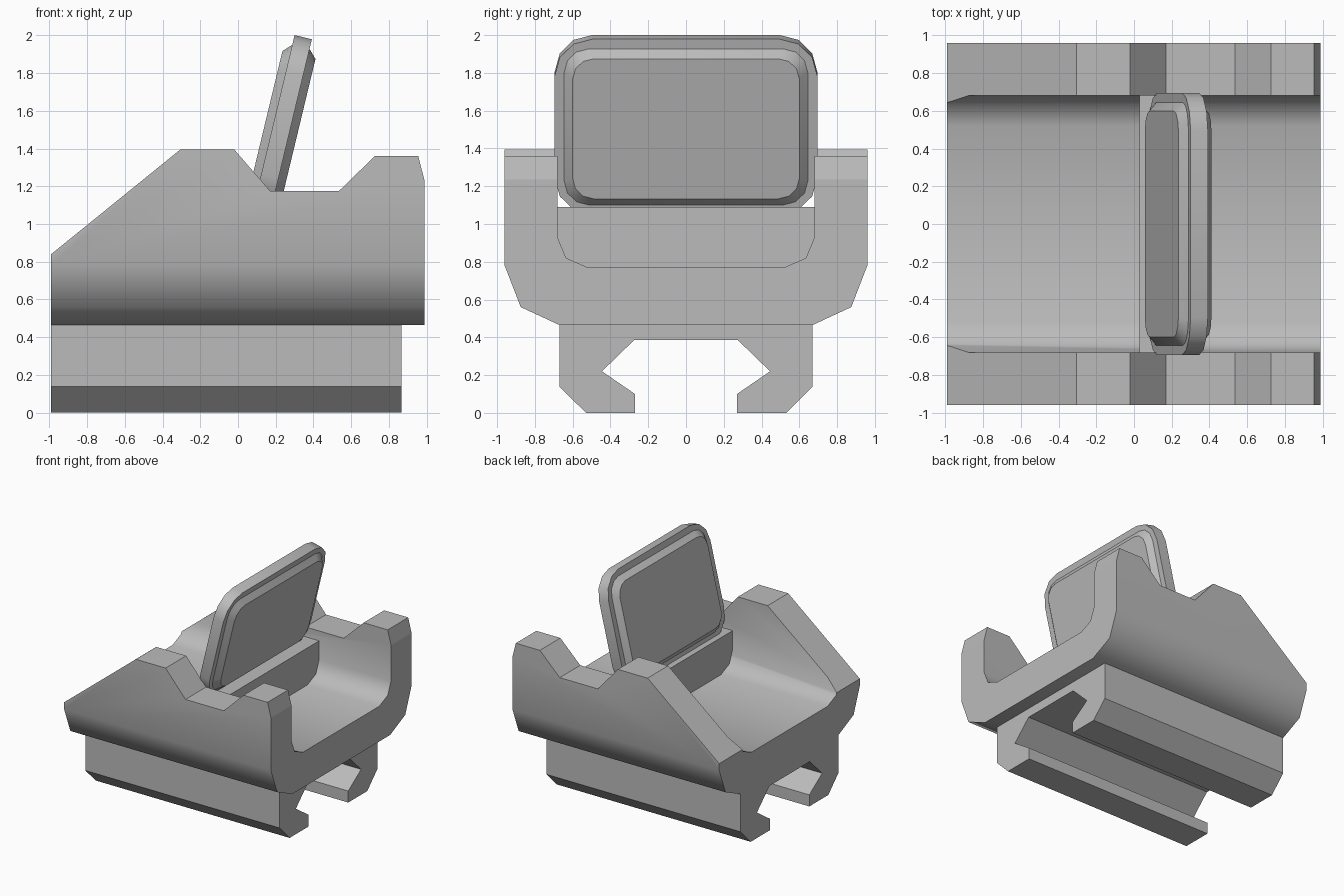
import bpy
import bmesh
import math
from mathutils import Matrix, Vector

if "Cube" in bpy.data.objects:
    bpy.data.objects.remove(bpy.data.objects["Cube"], do_unlink=True)

grey = bpy.data.materials.new("plain_grey")
grey.use_nodes = True
COLOUR = (0.5, 0.5, 0.5, 1)
grey.diffuse_color = COLOUR
grey.node_tree.nodes["Principled BSDF"].inputs["Base Color"].default_value = COLOUR


def make_object(name, bm):
    bmesh.ops.recalc_face_normals(bm, faces=bm.faces)
    mesh = bpy.data.meshes.new(name)
    bm.to_mesh(mesh)
    bm.free()
    mesh.materials.append(grey)
    obj = bpy.data.objects.new(name, mesh)
    bpy.context.collection.objects.link(obj)
    return obj


def prism(name, points, offset):
    """Face through the points, extruded by the offset."""
    bm = bmesh.new()
    face = bm.faces.new([bm.verts.new(p) for p in points])
    top = bmesh.ops.extrude_face_region(bm, geom=[face])["geom"]
    bmesh.ops.translate(bm, vec=offset, verts=[v for v in top if isinstance(v, bmesh.types.BMVert)])
    return make_object(name, bm)


def mirrored_section(half, x):
    """Close a half profile of (y, z) points with its mirror image."""
    return [(x, y, z) for y, z in half] + [(x, -y, z) for y, z in reversed(half)]


def rounded_loop(bm, half_y, half_z, radius, depth):
    verts = []
    for corner in range(4):
        sy = 1 if corner in (0, 3) else -1
        sz = 1 if corner < 2 else -1
        for step in range(4):
            a = math.radians(90 * corner + 30 * step)
            verts.append(bm.verts.new((depth, sy * (half_y - radius) + radius * math.cos(a),
                                       sz * (half_z - radius) + radius * math.sin(a))))
    return verts


# Cradle: U-shaped section trimmed to the stepped side outline
channel = [(0.67, 0.465), (0.875, 0.56), (0.96, 0.78), (0.96, 1.5),
           (0.68, 1.5), (0.68, 0.93), (0.635, 0.82), (0.52, 0.77)]
cradle = prism("cradle", mirrored_section(channel, -1.1), (2.2, 0, 0))
outline = [(-0.99, 0.3), (-0.99, 0.84), (-0.305, 1.395), (-0.02, 1.395), (0.17, 1.175),
           (0.535, 1.175), (0.725, 1.36), (0.955, 1.36), (0.987, 1.235), (0.987, 0.3)]
trimmer = prism("cradle_trimmer", [(x, -1.2, z) for x, z in outline], (0, 2.4, 0))
trim = cradle.modifiers.new("trim", "BOOLEAN")
trim.operation = "INTERSECT"
trim.solver = "EXACT"
trim.object = trimmer
bpy.context.view_layer.objects.active = cradle
bpy.ops.object.modifier_apply(modifier=trim.name)
bpy.data.objects.remove(trimmer, do_unlink=True)

# Smooth only the long rounded edges of the cradle
bm = bmesh.new()
bm.from_mesh(cradle.data)
for face in bm.faces:
    face.smooth = True
for edge in bm.edges:
    along = abs((edge.verts[0].co - edge.verts[1].co).normalized().x) > 0.999
    edge.smooth = along and edge.calc_face_angle(math.pi) < math.radians(48)
bm.to_mesh(cradle.data)
bm.free()

# Clamp rail under the cradle
rail = [(0.275, 0.385), (0.445, 0.22), (0.27, 0.10), (0.27, 0),
        (0.53, 0), (0.67, 0.14), (0.67, 0.465)]
prism("clamp_rail", mirrored_section(rail, -0.99), (1.855, 0, 0))

# Cross block holding the lens
prism("cross_block", mirrored_section([(0.72, 0.72), (0.72, 1.09)], 0.03), (0.27, 0, 0))

# Tilted lens: rim with a bevelled pane on both sides
bm = bmesh.new()
pane = (0.60, 0.381, 0.11)
seat = (0.645, 0.425, 0.13)
rim = (0.695, 0.478, 0.2)
layers = [(pane, -0.09), (seat, -0.047), (rim, -0.047),
          (rim, 0.047), (seat, 0.047), (pane, 0.09)]
loops = [rounded_loop(bm, *size, depth) for size, depth in layers]
for low, high in zip(loops, loops[1:]):
    for i in range(len(low)):
        j = (i + 1) % len(low)
        bm.faces.new((low[i], low[j], high[j], high[i]))
bm.faces.new(loops[0])
bm.faces.new(loops[-1])
tilt = Matrix.Rotation(math.radians(13.5), 4, "Y")
bm.transform(Matrix.Translation(Vector((0.234, 0, 1.525))) @ tilt)
lens = make_object("lens", bm)
bpy.ops.object.select_all(action="DESELECT")
lens.select_set(True)
bpy.context.view_layer.objects.active = lens
bpy.ops.object.shade_smooth_by_angle(angle=math.radians(35))
